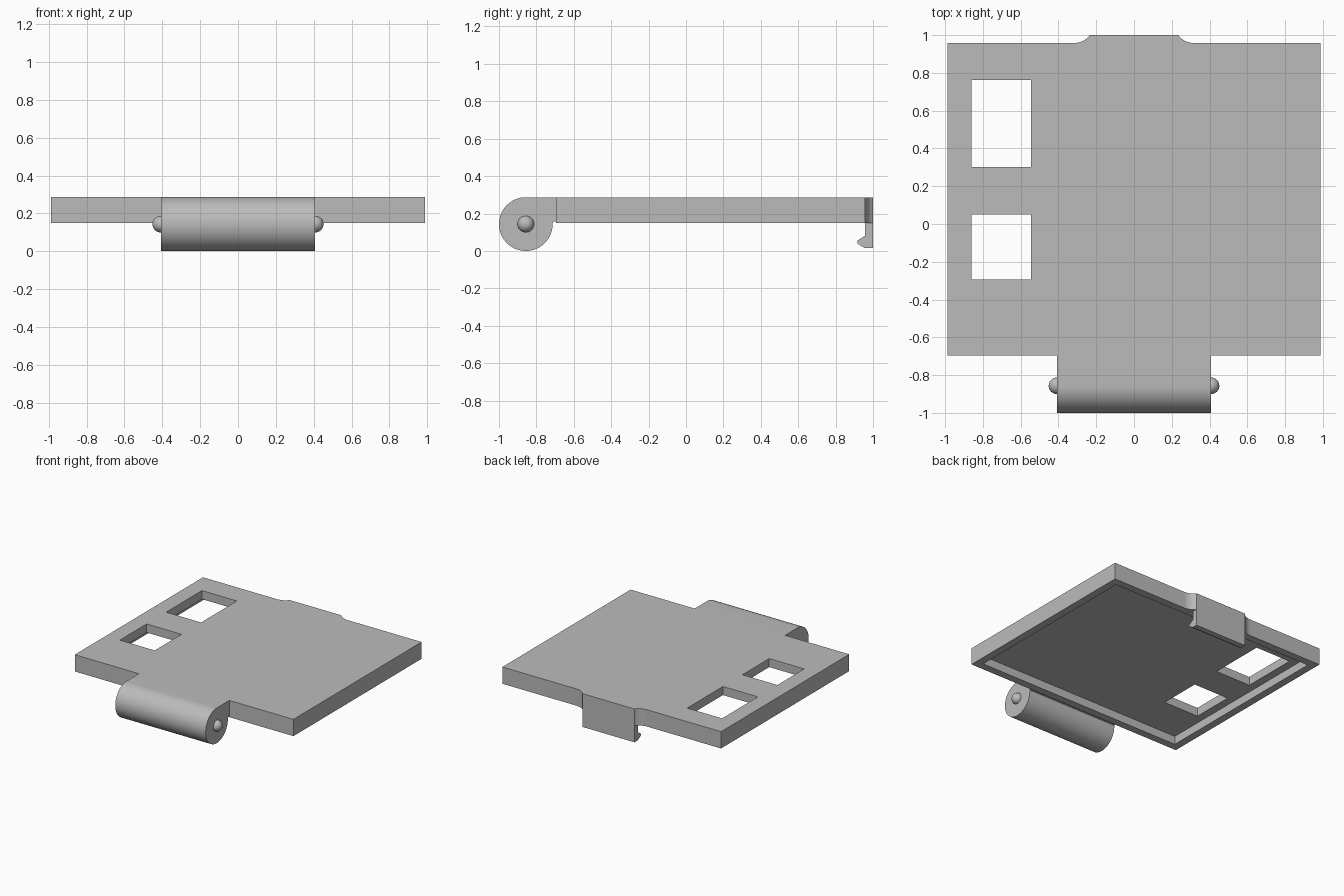
import bpy
import bmesh
from math import sin, cos, pi, radians
from mathutils import Vector

if "Cube" in bpy.data.objects:
    bpy.data.objects.remove(bpy.data.objects["Cube"])

grey = bpy.data.materials.new("plain grey")
grey.use_nodes = True
colour = (0.5, 0.5, 0.5, 1)
grey.diffuse_color = colour
grey.node_tree.nodes["Principled BSDF"].inputs["Base Color"].default_value = colour

TOP, UNDER = 0.287, 0.15       # cover heights
HALF_W, FRONT, BACK = 0.987, -0.695, 0.958
RIM, SKIN = 0.062, 0.07        # rim width, panel thickness


def finish(name, bm):
    bmesh.ops.recalc_face_normals(bm, faces=bm.faces)
    mesh = bpy.data.meshes.new(name)
    bm.to_mesh(mesh)
    bm.free()
    mesh.materials.append(grey)
    obj = bpy.data.objects.new(name, mesh)
    bpy.context.collection.objects.link(obj)
    return obj


def prism(name, outline, axis, lo, hi):
    """Extrude a 2D outline: (x, y) along z, or (y, z) along x."""
    bm = bmesh.new()
    place = (lambda a, b: (a, b, lo)) if axis == "z" else (lambda a, b: (lo, a, b))
    face = bm.faces.new([bm.verts.new(place(a, b)) for a, b in outline])
    moved = bmesh.ops.extrude_face_region(bm, geom=[face])["geom"]
    step = Vector((0, 0, hi - lo) if axis == "z" else (hi - lo, 0, 0))
    bmesh.ops.translate(bm, vec=step,
                        verts=[v for v in moved if isinstance(v, bmesh.types.BMVert)])
    return finish(name, bm)


def box(name, x0, x1, y0, y1, z0, z1):
    return prism(name, [(x0, y0), (x1, y0), (x1, y1), (x0, y1)], "z", z0, z1)


def arc(cy, cz, r, start, end, steps):
    angles = [radians(start + (end - start) * i / steps) for i in range(steps + 1)]
    return [(cy + r * cos(a), cz + r * sin(a)) for a in angles]


def smooth(obj):
    bpy.ops.object.select_all(action="DESELECT")
    obj.select_set(True)
    bpy.context.view_layer.objects.active = obj
    bpy.ops.object.shade_smooth_by_angle(angle=radians(30))


# Cover outline, with a flared bulge at the back where the latch sits
LATCH_W, BULGE_R = 0.235, 0.108
flare = arc(LATCH_W + 0.083, BACK + BULGE_R, BULGE_R, 270, 220, 8)
flare[-1] = (LATCH_W, 1.0)
outline = [(-HALF_W, FRONT), (HALF_W, FRONT), (HALF_W, BACK)]
outline += flare + [(-x, y) for x, y in reversed(flare)] + [(-HALF_W, BACK)]
cover = prism("cover", outline, "z", UNDER, TOP)

# Hollow underside and two windows
cutters = [
    box("recess_cutter", RIM - HALF_W, HALF_W - RIM, FRONT + RIM, BACK - RIM,
        UNDER - 0.1, TOP - SKIN),
    box("back_window_cutter", -0.86, -0.545, 0.302, 0.763, 0, 0.5),
    box("front_window_cutter", -0.86, -0.545, -0.295, 0.05, 0, 0.5),
]
bpy.context.view_layer.objects.active = cover
for cutter in cutters:
    cut = cover.modifiers.new(cutter.name, "BOOLEAN")
    cut.operation, cut.solver, cut.object = "DIFFERENCE", "EXACT", cutter
    bpy.ops.object.modifier_apply(modifier=cut.name)
    bpy.data.objects.remove(cutter)
smooth(cover)

# Hinge barrel with the arm that joins it to the cover
R = TOP / 2
CY = R - 1
barrel = arc(CY, R, R, 90, 360, 48)
fillet = [(-0.712, 0.152), (-0.706, 0.157), (FRONT, 0.157)]
hinge = prism("hinge_barrel", barrel + fillet + [(FRONT, TOP)], "x", -0.408, 0.408)
smooth(hinge)

# Rounded pivot pins at both ends of the barrel
for side, name in ((-1, "right_pin"), (1, "left_pin")):
    bm = bmesh.new()
    bmesh.ops.create_uvsphere(bm, u_segments=24, v_segments=16, radius=0.044)
    bmesh.ops.translate(bm, verts=bm.verts, vec=(side * 0.408, CY, R))
    smooth(finish(name, bm))

# Latch tab with a hook turned inward at the bottom
hook_tip = arc(0.927, 0.047, 0.012, 225, 135, 4)
latch_profile = [(1.0, UNDER), (1.0, 0.015), (0.955, 0.015)]
latch_profile += hook_tip + [(0.957, 0.082), (0.957, UNDER)]
latch = prism("latch", latch_profile, "x", -LATCH_W, LATCH_W)
smooth(latch)
